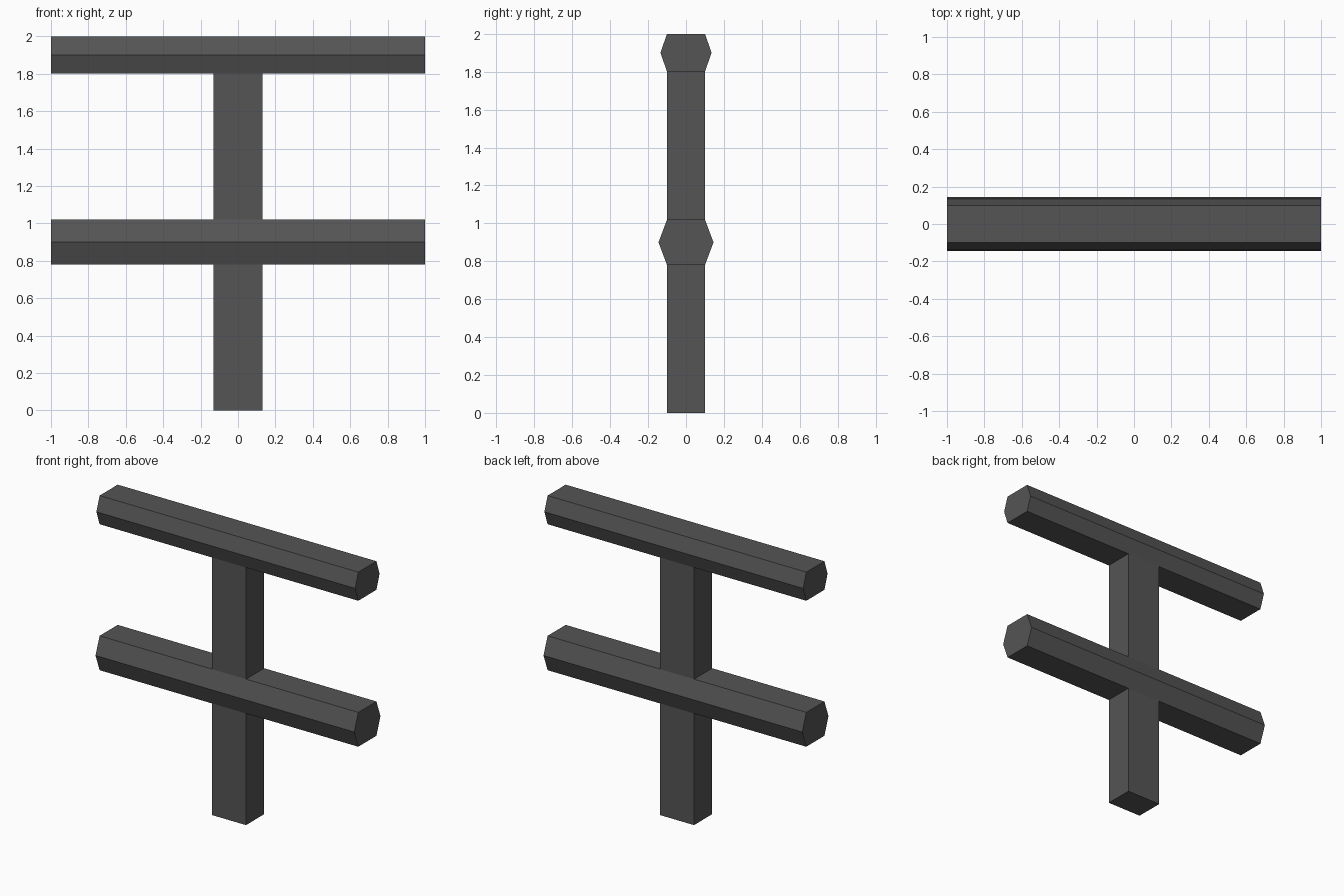
import bpy

if "Cube" in bpy.data.objects:
    bpy.data.objects.remove(bpy.data.objects["Cube"])

grey = bpy.data.materials.new("dark grey")
grey.diffuse_color = (0.09, 0.09, 0.09, 1)
grey.use_nodes = True
grey.node_tree.nodes["Principled BSDF"].inputs["Base Color"].default_value = grey.diffuse_color


def prism(name, profile, axis, start, end):
    """Extrude a closed 2D profile: axis 'X' takes (y, z), axis 'Z' takes (x, y)."""
    n = len(profile)
    place = (lambda p, t: (t, *p)) if axis == 'X' else (lambda p, t: (*p, t))
    verts = [place(p, t) for t in (start, end) for p in profile]
    faces = [tuple(reversed(range(n))), tuple(range(n, 2 * n))]
    faces += [(i, (i + 1) % n, n + (i + 1) % n, n + i) for i in range(n)]
    mesh = bpy.data.meshes.new(name)
    mesh.from_pydata(verts, [], faces)
    mesh.materials.append(grey)
    obj = bpy.data.objects.new(name, mesh)
    bpy.context.collection.objects.link(obj)
    return obj


def rail(name, z, half_height, half_flat, half_width):
    """Horizontal six-sided rail with flat top and bottom."""
    h, f, w = half_height, half_flat, half_width
    prism(name, [(-f, z - h), (f, z - h), (w, z), (f, z + h), (-f, z + h), (-w, z)],
          'X', -1, 1)


# Upright post, ending under the top rail
prism("post", [(-0.132, -0.1), (0.132, -0.1), (0.132, 0.1), (-0.132, 0.1)], 'Z', 0, 1.8)

# Top rail and thicker middle rail
rail("top_rail", 1.9, 0.1, 0.1, 0.135)
rail("middle_rail", 0.9, 0.12, 0.1, 0.145)
